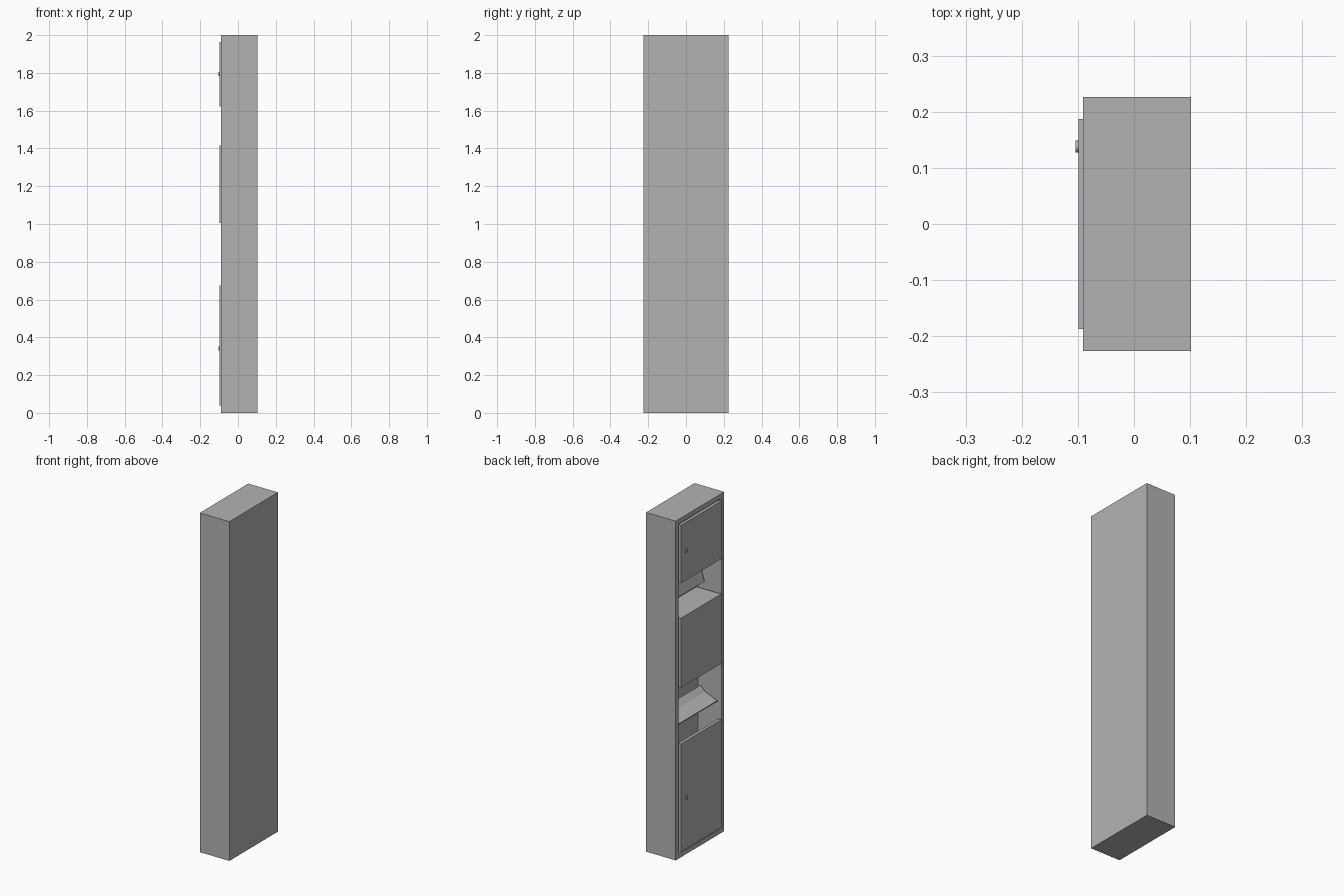
import bpy, bmesh, math
from mathutils import Matrix

cube = bpy.data.objects.get("Cube")
if cube:
    bpy.data.objects.remove(cube, do_unlink=True)

# Brushed steel colour
STEEL = (0.45, 0.45, 0.45, 1)
steel = bpy.data.materials.new("steel_grey")
steel.use_nodes = True
steel.diffuse_color = STEEL
steel.node_tree.nodes["Principled BSDF"].inputs["Base Color"].default_value = STEEL

# Extents shared by the parts
FACE, DOOR_OUT, INNER_BACK, BACK = -0.091, -0.099, 0.062, 0.102
SIDE, RIM = 0.226, 0.039
OPEN = SIDE - RIM


def finish(name, bm):
    bmesh.ops.recalc_face_normals(bm, faces=bm.faces)
    mesh = bpy.data.meshes.new(name)
    bm.to_mesh(mesh)
    bm.free()
    mesh.materials.append(steel)
    obj = bpy.data.objects.new(name, mesh)
    bpy.context.collection.objects.link(obj)
    return obj


def box_mesh(x, y, z):
    bm = bmesh.new()
    size = [b - a for a, b in (x, y, z)]
    mid = [(a + b) / 2 for a, b in (x, y, z)]
    bmesh.ops.create_cube(bm, size=1, matrix=Matrix.Translation(mid) @ Matrix.Diagonal((*size, 1)))
    return bm


def prism(name, profile, half_width):
    """Extrude an x-z outline across the width."""
    bm = bmesh.new()
    face = bm.faces.new([bm.verts.new((x, -half_width, z)) for x, z in profile])
    new = bmesh.ops.extrude_face_region(bm, geom=[face])["geom"]
    bmesh.ops.translate(bm, vec=(0, 2 * half_width, 0),
                        verts=[v for v in new if isinstance(v, bmesh.types.BMVert)])
    return finish(name, bm)


# Cabinet shell: a box with its door side inset and pushed in
bm = box_mesh((FACE, BACK), (-SIDE, SIDE), (0, 2))
door_side = min(bm.faces, key=lambda f: f.calc_center_median().x)
bmesh.ops.inset_region(bm, faces=[door_side], thickness=RIM)
new = bmesh.ops.extrude_face_region(bm, geom=[door_side])["geom"]
bmesh.ops.translate(bm, vec=(INNER_BACK - FACE, 0, 0),
                    verts=[v for v in new if isinstance(v, bmesh.types.BMVert)])
if door_side.is_valid:
    bm.faces.remove(door_side)
finish("cabinet_shell", bm)

# Doors and middle panel, standing slightly proud of the rim
for name, z in (("upper_door", (1.622, 1.963)),
                ("middle_panel", (1.005, 1.415)),
                ("lower_door", (0.038, 0.674))):
    finish(name, box_mesh((DOOR_OUT, FACE + 0.01), (-OPEN, OPEN), z))

# Shelf above the middle panel
finish("shelf", box_mesh((FACE + 0.01, INNER_BACK), (-OPEN, OPEN), (1.4, 1.415)))

# Towel chute: sloping hood under the upper door
prism("towel_chute", [(0.01, 1.46), (0.035, 1.54), (0.06, 1.62), (INNER_BACK, 1.62),
                      (INNER_BACK, 1.46)], OPEN)

# Waste flap: thin bent plate above the bin
prism("waste_flap", [(0.036, 0.842), (0.005, 0.812), (-0.073, 0.780),
                     (-0.073, 0.774), (0.005, 0.806), (0.036, 0.836)], OPEN)

# Round door locks
for name, z in (("upper_lock", 1.795), ("lower_lock", 0.34)):
    bm = bmesh.new()
    place = Matrix.Translation((-0.1, 0.138, z)) @ Matrix.Rotation(math.pi / 2, 4, "Y")
    bmesh.ops.create_cone(bm, cap_ends=True, segments=20, radius1=0.0105, radius2=0.0105,
                          depth=0.008, matrix=place)
    lock = finish(name, bm)
    bpy.ops.object.select_all(action="DESELECT")
    lock.select_set(True)
    bpy.context.view_layer.objects.active = lock
    bpy.ops.object.shade_smooth_by_angle(angle=math.radians(35))
